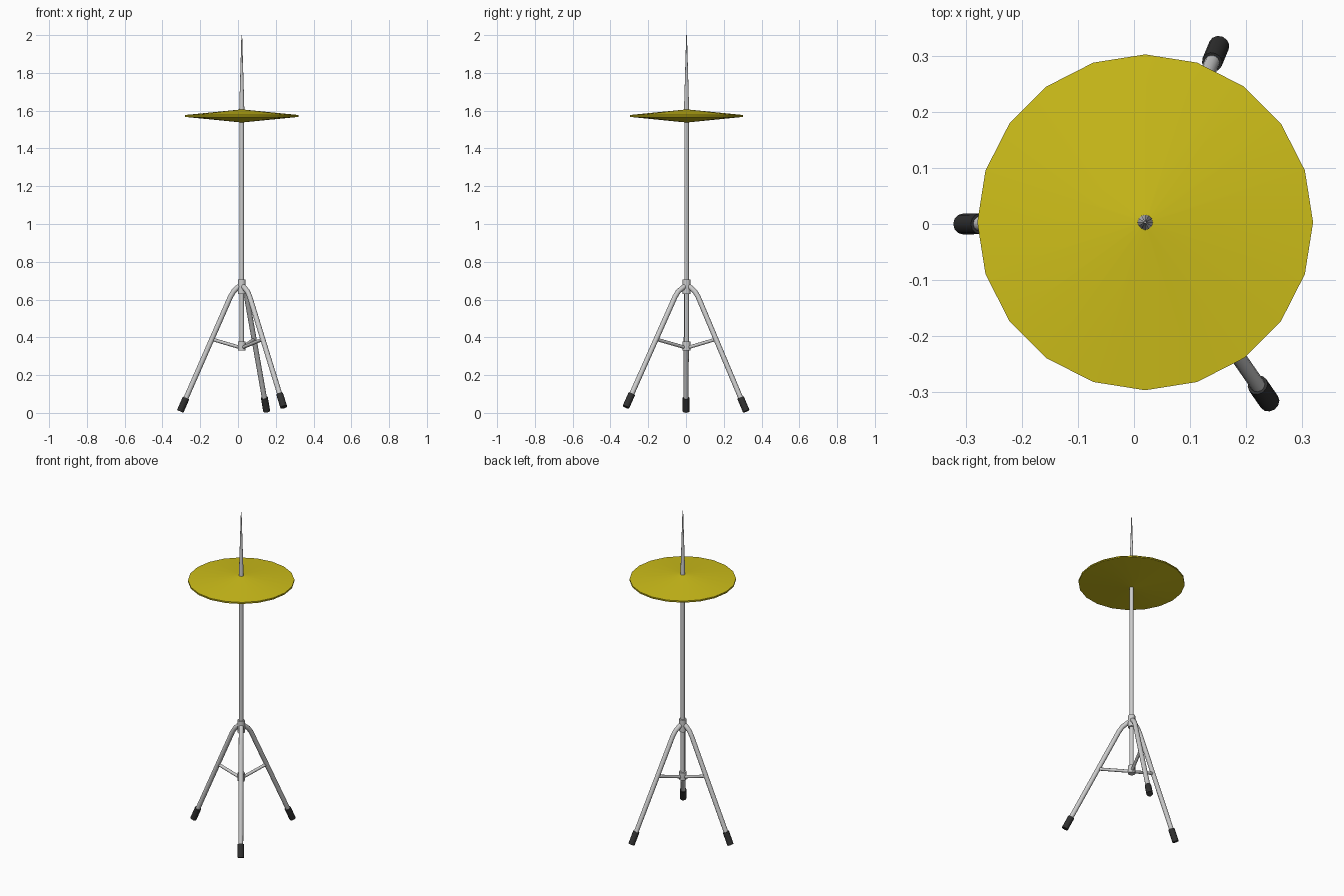
import bpy, bmesh, math
from mathutils import Vector

if "Cube" in bpy.data.objects:
    bpy.data.objects.remove(bpy.data.objects["Cube"])

CX, CY = 0.02, 0.003  # axis of the pole


def material(name, rgb):
    m = bpy.data.materials.new(name)
    m.diffuse_color = (*rgb, 1)
    m.use_nodes = True
    m.node_tree.nodes["Principled BSDF"].inputs["Base Color"].default_value = m.diffuse_color
    return m


BRASS = material("brass", (0.62, 0.52, 0.01))
RUBBER = material("rubber", (0.03, 0.03, 0.03))


def finish(obj, mat):
    if mat:
        obj.data.materials.append(mat)
    bpy.ops.object.select_all(action='DESELECT')
    obj.select_set(True)
    bpy.context.view_layer.objects.active = obj
    if obj.type == 'CURVE':
        bpy.ops.object.convert(target='MESH')
    bpy.ops.object.shade_smooth_by_angle(angle=math.radians(35))


def tube(name, points, radius, mat=None, end_radius=None):
    """Round tube along points, optionally tapering to end_radius."""
    cu = bpy.data.curves.new(name, 'CURVE')
    cu.dimensions = '3D'
    cu.bevel_depth = radius
    cu.bevel_resolution = 4
    cu.use_fill_caps = True
    sp = cu.splines.new('POLY')
    sp.points.add(len(points) - 1)
    for p, co in zip(sp.points, points):
        p.co = (*co, 1)
    if end_radius is not None:
        sp.points[-1].radius = end_radius / radius
    obj = bpy.data.objects.new(name, cu)
    bpy.context.collection.objects.link(obj)
    finish(obj, mat)


def lathe(name, profile, sides, mat=None):
    """Revolve a closed (radius, z) profile around the pole axis."""
    bm = bmesh.new()
    rings = [[bm.verts.new((CX + r * math.cos(2 * math.pi * i / sides),
                            CY + r * math.sin(2 * math.pi * i / sides), z))
              for i in range(sides)] for r, z in profile]
    for a, b in zip(rings, rings[1:] + rings[:1]):
        for i in range(sides):
            j = (i + 1) % sides
            bm.faces.new((a[i], a[j], b[j], b[i]))
    bmesh.ops.recalc_face_normals(bm, faces=bm.faces)
    me = bpy.data.meshes.new(name)
    bm.to_mesh(me)
    bm.free()
    obj = bpy.data.objects.new(name, me)
    bpy.context.collection.objects.link(obj)
    finish(obj, mat)


def axis(z):
    return Vector((CX, CY, z))


# Pole, collars and tapering rod
tube("pole", [axis(0.335), axis(1.60)], 0.012)
tube("upper_collar", [axis(0.63), axis(0.705)], 0.021)
tube("lower_collar", [axis(0.33), axis(0.377)], 0.021)
tube("top_rod", [axis(1.59), axis(2.0)], 0.014, end_radius=0.002)

# Pair of shallow cymbals, rims facing each other
lathe("upper_cymbal", [(0.008, 1.606), (0.30, 1.577), (0.30, 1.573), (0.008, 1.602)], 20, BRASS)
lathe("lower_cymbal", [(0.008, 1.538), (0.30, 1.567), (0.30, 1.571), (0.008, 1.542)], 20, BRASS)

# Tripod: foot tip (x, y, z) and radius of the bend for each leg
legs = {
    "left": ((-0.306, 0.0, 0.008), 0.060),
    "back": ((0.152, 0.319, 0.009), 0.066),
    "front": ((0.242, -0.318, 0.031), 0.074),
}
for side, (tip, bend) in legs.items():
    tip = Vector(tip)
    out = Vector((tip.x - CX, tip.y - CY, 0)).normalized()
    knee = axis(0.615) + out * bend
    path = [axis(0.672) + out * 0.008, axis(0.663) + out * 0.024,
            axis(0.643) + out * (bend * 0.72), knee]
    down = (tip - knee).normalized()
    tube(side + "_leg", path + [tip - down * 0.01], 0.0135)
    tube(side + "_foot", [tip - down * 0.078, tip], 0.0185, RUBBER)
    # Brace from lower collar to the leg
    t = (knee.z - 0.39) / (knee.z - tip.z)
    tube(side + "_brace", [axis(0.347) + out * 0.012, knee.lerp(tip, t)], 0.009)
